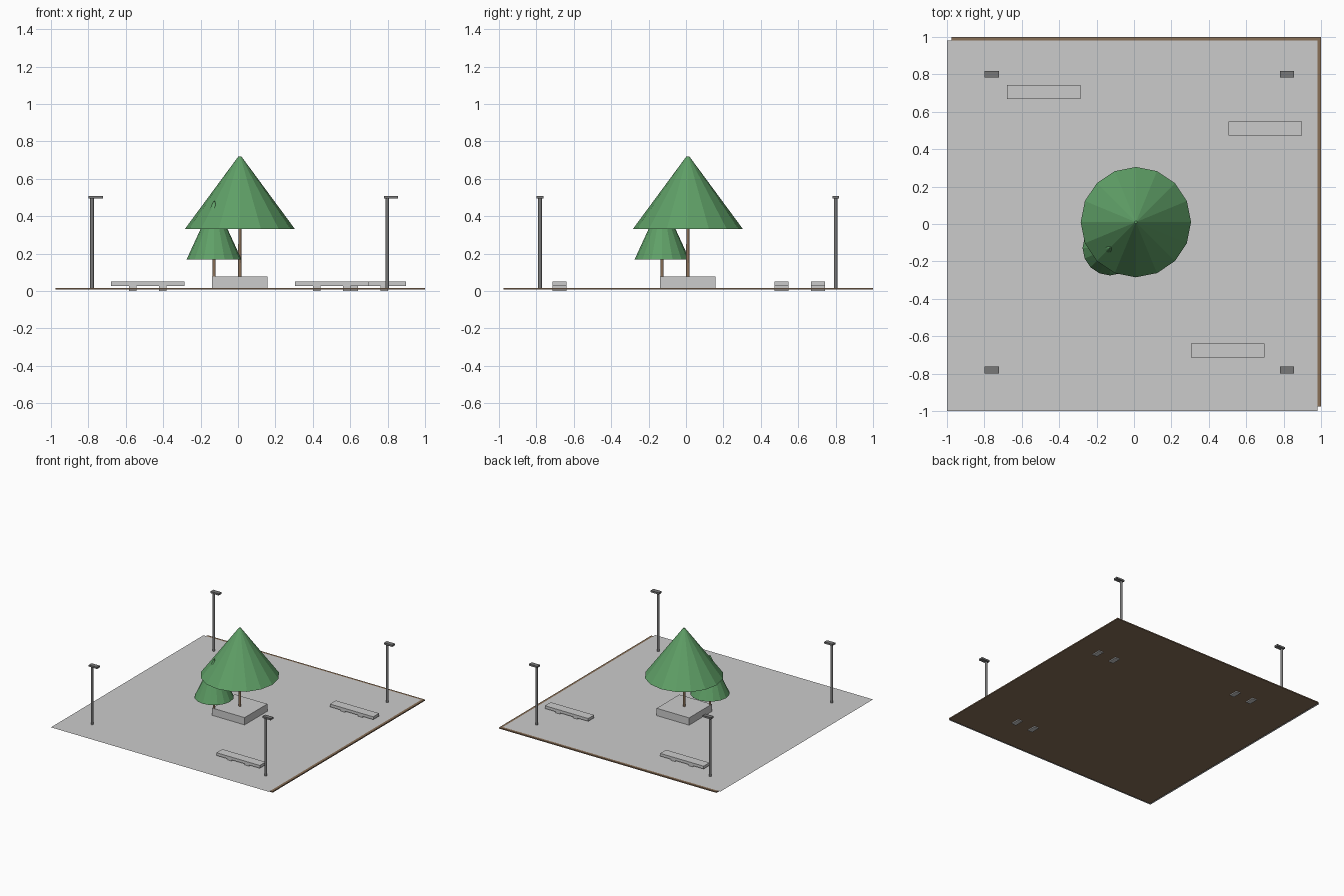
import bpy
import math

cube = bpy.data.objects.get("Cube")
if cube:
    bpy.data.objects.remove(cube, do_unlink=True)


def make_material(name, rgb):
    mat = bpy.data.materials.new(name)
    mat.use_nodes = True
    mat.diffuse_color = (*rgb, 1)
    mat.node_tree.nodes["Principled BSDF"].inputs["Base Color"].default_value = (*rgb, 1)
    return mat


STONE = make_material("light_grey_stone", (0.6, 0.6, 0.6))
PAVING = make_material("grey_paving", (0.6, 0.6, 0.6))
PAVING.use_backface_culling = True
METAL = make_material("dark_grey_metal", (0.19, 0.19, 0.19))
BROWN = make_material("earth_brown", (0.25, 0.16, 0.095))
GREEN = make_material("leaf_green", (0.115, 0.35, 0.135))


def finish(name, mat):
    obj = bpy.context.object
    obj.name = name
    obj.data.materials.append(mat)
    return obj


def box(name, mat, x, y, z):
    """Box from (min, max) pairs on each axis."""
    bpy.ops.mesh.primitive_cube_add(size=1, location=[sum(p) / 2 for p in (x, y, z)])
    bpy.context.object.scale = [b - a for a, b in (x, y, z)]
    return finish(name, mat)


def cone(name, mat, x, y, z0, z1, r0, r1, sides=16):
    """Tapered upright solid with a corner on each axis."""
    bpy.ops.mesh.primitive_cone_add(vertices=sides, radius1=r0, radius2=r1,
                                    depth=z1 - z0, location=(x, y, (z0 + z1) / 2))
    return finish(name, mat)


# Ground: earth slab with a thin paving sheet shifted over it
box("earth_slab", BROWN, (-0.977, 1), (-0.977, 1), (0.008, 0.017))
bpy.ops.mesh.primitive_plane_add(size=1.98, location=(-0.01, -0.01, 0.018))
finish("paving", PAVING)

# Planter and the two trees
box("planter", STONE, (-0.138, 0.157), (-0.138, 0.157), (0.01, 0.078))
for name, pos, bottom, top, radius, trunk in (
        ("large_tree", 0.01, 0.33, 0.72, 0.295, 0.01),
        ("small_tree", -0.128, 0.168, 0.48, 0.147, 0.009)):
    cone(name + "_trunk", BROWN, pos, pos, 0.07, bottom + 0.01, trunk, trunk * 0.8, 12)
    cone(name + "_crown", GREEN, pos, pos, bottom, top, radius, radius * 0.025)

# Benches: a plank on two low feet
for x, y in ((-0.483, 0.705), (0.702, 0.51), (0.502, -0.677)):
    depth = (y - 0.038, y + 0.038)
    box("bench_seat", STONE, (x - 0.197, x + 0.197), depth, (0.027, 0.05))
    for side in (-0.08, 0.08):
        foot = x + side
        box("bench_foot", STONE, (foot - 0.02, foot + 0.02), depth, (0, 0.028))

# Lamps: a round post with a flat head reaching to +x
for x in (-0.78, 0.798):
    for y in (-0.78, 0.8):
        cone("lamp_post", METAL, x, y, 0.012, 0.498, 0.01, 0.01, 12)
        box("lamp_head", METAL, (x - 0.018, x + 0.057), (y - 0.018, y + 0.018), (0.494, 0.508))
